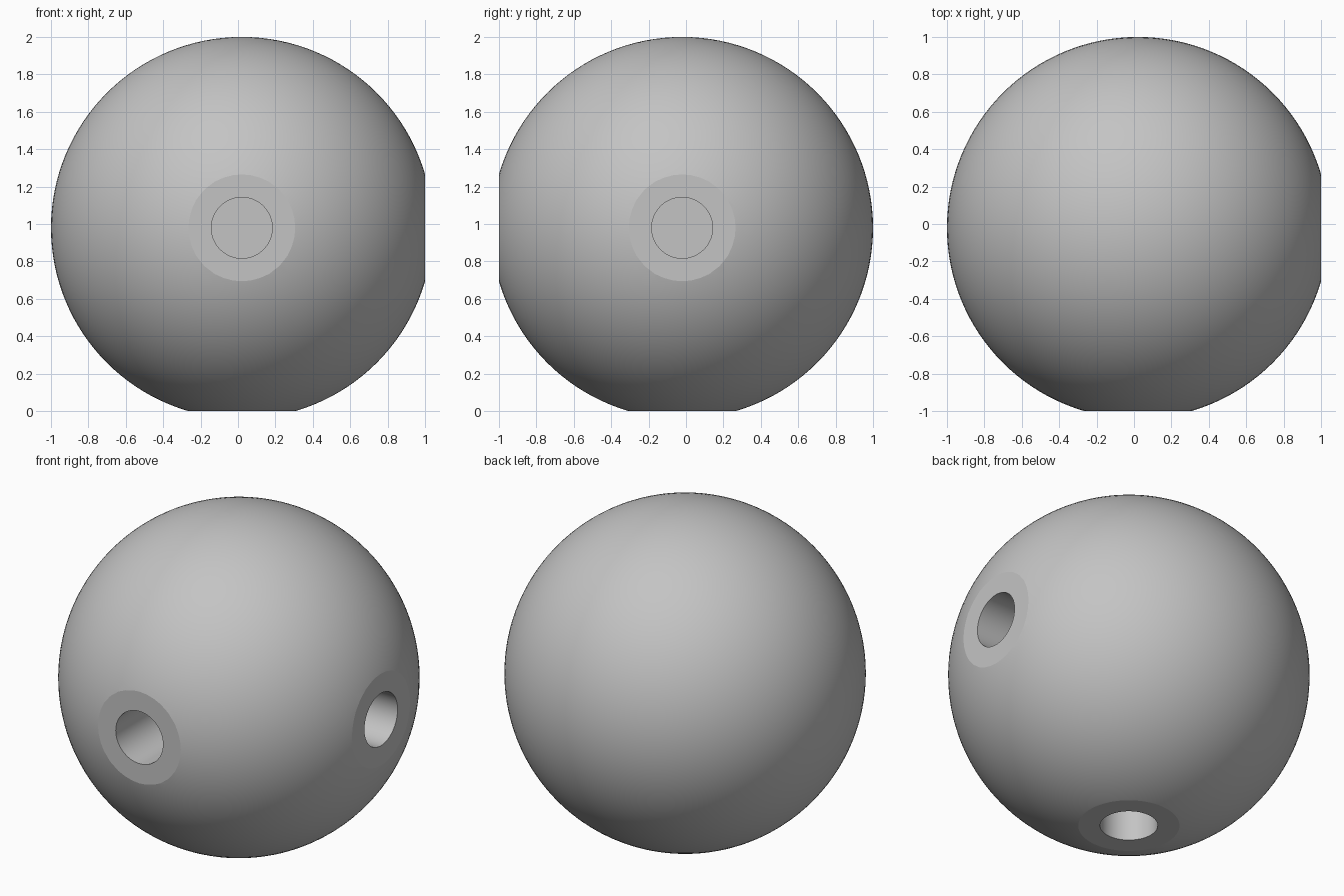
import bpy, bmesh, math
from mathutils import Vector

default = bpy.data.objects.get("Cube")
if default:
    bpy.data.objects.remove(default, do_unlink=True)

OFFSET = 0.0205                 # ball centre shift away from each flat
RADIUS = 1 + OFFSET
CENTRE = Vector((OFFSET, -OFFSET, 1 - OFFSET))
FLAT_DIST = 1 - OFFSET          # centre to flat
HOLE_RADIUS = 0.163
HOLE_DEPTH = 0.55
DIRECTIONS = [Vector((1, 0, 0)), Vector((0, -1, 0)), Vector((0, 0, -1))]

grey = bpy.data.materials.new("light_grey")
grey.use_nodes = True
colour = (0.55, 0.55, 0.55, 1)
grey.diffuse_color = colour
grey.node_tree.nodes["Principled BSDF"].inputs["Base Color"].default_value = colour


def make_object(name, bm):
    mesh = bpy.data.meshes.new(name)
    bm.to_mesh(mesh)
    bm.free()
    obj = bpy.data.objects.new(name, mesh)
    bpy.context.collection.objects.link(obj)
    mesh.materials.append(grey)
    return obj


# Ball with three flats sliced off along the axes
bm = bmesh.new()
bmesh.ops.create_uvsphere(bm, u_segments=128, v_segments=64, radius=RADIUS)
bmesh.ops.translate(bm, verts=bm.verts, vec=CENTRE)
for d in DIRECTIONS:
    cut = bmesh.ops.bisect_plane(
        bm, geom=bm.verts[:] + bm.edges[:] + bm.faces[:], dist=1e-5,
        plane_co=CENTRE + d * FLAT_DIST, plane_no=d, clear_outer=True)
    rim = [e for e in cut["geom_cut"] if isinstance(e, bmesh.types.BMEdge)]
    bmesh.ops.edgeloop_fill(bm, edges=rim)
bmesh.ops.recalc_face_normals(bm, faces=bm.faces)
ball = make_object("connector_ball", bm)

# Blind round socket bored into the middle of each flat
for i, d in enumerate(DIRECTIONS):
    bm = bmesh.new()
    bmesh.ops.create_cone(bm, cap_ends=True, segments=64, radius1=HOLE_RADIUS,
                          radius2=HOLE_RADIUS, depth=HOLE_DEPTH * 2)
    cutter = make_object(f"socket_cutter_{i + 1}", bm)
    cutter.rotation_euler = d.to_track_quat("Z", "Y").to_euler()
    cutter.location = CENTRE + d * FLAT_DIST
    cutter.hide_render = True
    bore = ball.modifiers.new("socket", "BOOLEAN")
    bore.operation = "DIFFERENCE"
    bore.solver = "EXACT"
    bore.object = cutter

# Apply the bores, then drop the cutters
bpy.context.view_layer.objects.active = ball
bpy.ops.object.select_all(action="DESELECT")
ball.select_set(True)
for name in [m.name for m in ball.modifiers]:
    cutter = ball.modifiers[name].object
    bpy.ops.object.modifier_apply(modifier=name)
    bpy.data.objects.remove(cutter, do_unlink=True)

bpy.ops.object.shade_smooth_by_angle(angle=math.radians(10))
